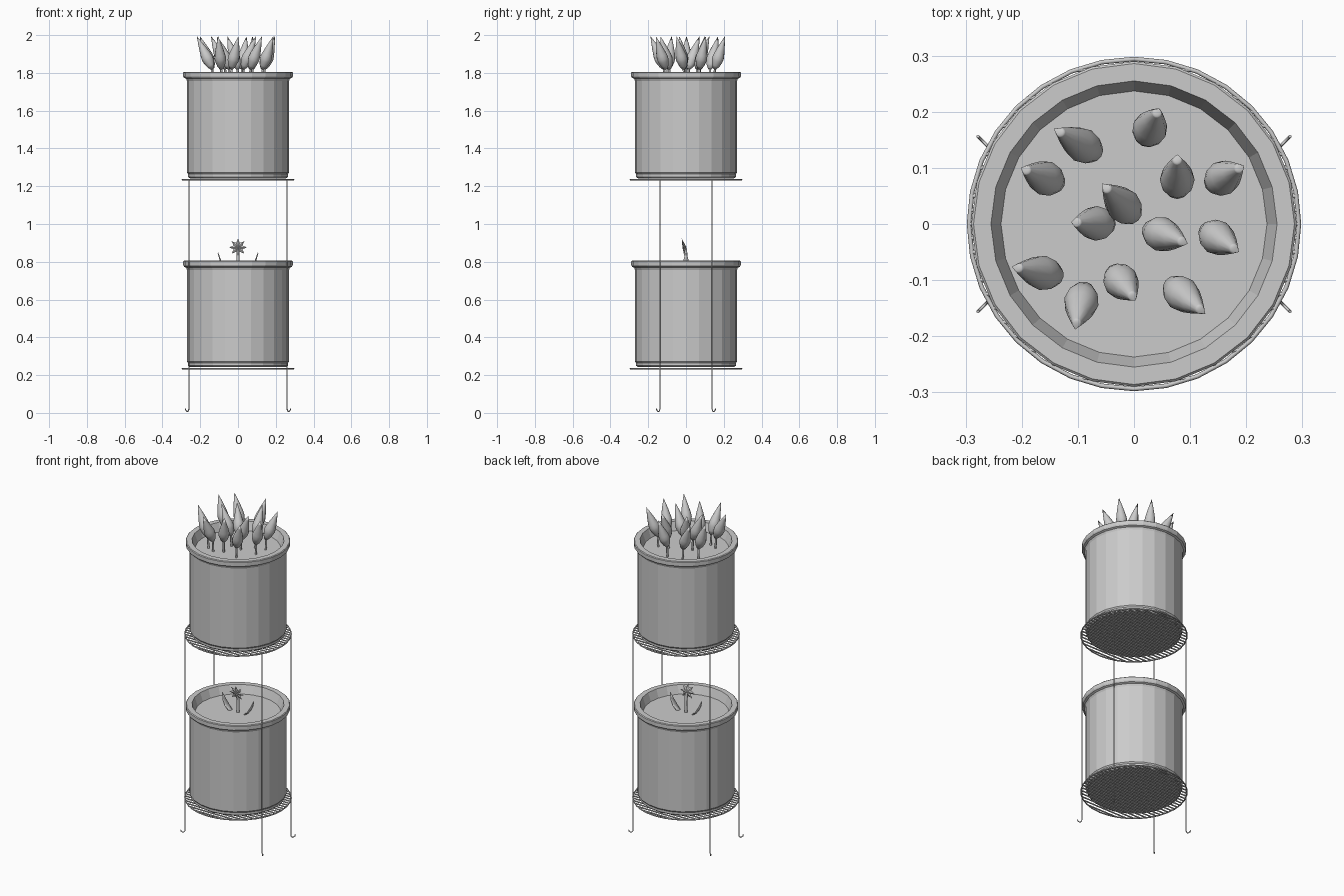
import bpy, bmesh, math
from mathutils import Vector

cube = bpy.data.objects.get("Cube")
if cube:
    bpy.data.objects.remove(cube, do_unlink=True)

grey = bpy.data.materials.new("plain_grey")
grey.use_nodes = True
GREY = (0.6, 0.6, 0.6, 1)
grey.diffuse_color = GREY
grey.node_tree.nodes["Principled BSDF"].inputs["Base Color"].default_value = GREY


def add_object(name, data):
    obj = bpy.data.objects.new(name, data)
    bpy.context.collection.objects.link(obj)
    data.materials.append(grey)
    return obj


def finish(name, bm, smooth=False):
    bmesh.ops.remove_doubles(bm, verts=bm.verts[:], dist=0.00005)
    bmesh.ops.recalc_face_normals(bm, faces=bm.faces[:])
    for f in bm.faces:
        f.smooth = smooth
    mesh = bpy.data.meshes.new(name)
    bm.to_mesh(mesh)
    bm.free()
    return add_object(name, mesh)


def lathe(name, profile, sides, smooth=False):
    """Turn (radius, height) points around the z axis."""
    bm = bmesh.new()
    verts = [bm.verts.new((r, 0, z)) for r, z in profile]
    edges = [bm.edges.new(pair) for pair in zip(verts, verts[1:])]
    bmesh.ops.spin(bm, geom=verts + edges, cent=(0, 0, 0), axis=(0, 0, 1),
                   angle=math.tau, steps=sides, use_merge=True)
    return finish(name, bm, smooth)


def wires(name, paths, radius, cyclic=False):
    """Round wire along one or more point paths."""
    curve = bpy.data.curves.new(name, 'CURVE')
    curve.dimensions = '3D'
    curve.bevel_depth = radius
    curve.bevel_resolution = 1
    curve.use_fill_caps = True
    for path in paths:
        spline = curve.splines.new('POLY')
        spline.points.add(len(path) - 1)
        for p, co in zip(spline.points, path):
            p.co = (*co, 1)
        spline.use_cyclic_u = cyclic
    return add_object(name, curve)


# Two pots, each on a wire shelf
RING = 0.294
POT = [(0, 0), (0.255, 0), (0.264, 0.008), (0.264, 0.022), (0.270, 0.03),
       (0.270, 0.515), (0.275, 0.527), (0.286, 0.532), (0.290, 0.54),
       (0.290, 0.56), (0.286, 0.564), (0.255, 0.564), (0.237, 0.514), (0, 0.514)]
for label, z in (("lower", 0.242), ("upper", 1.242)):
    lathe(label + "_pot", POT, 24).location.z = z
    shelf = z - 0.008
    circle = [(RING * math.cos(a * math.tau / 32), RING * math.sin(a * math.tau / 32), shelf)
              for a in range(32)]
    wires(label + "_shelf_ring", [circle], 0.004, True)
    bars = []
    for i in range(-11, 12):
        y = i * 0.025
        half = math.sqrt(RING ** 2 - y ** 2)
        bars.append([(-half, y, shelf), (half, y, shelf)])
    wires(label + "_shelf_bars", bars, 0.004)

# Four long legs with hooked feet
HOOK = [(0, 1.234), (0, 0.022), (0.002, 0.012), (0.006, 0.007),
        (0.011, 0.008), (0.016, 0.014), (0.018, 0.022)]
for side, sx in (("left", 1), ("right", -1)):
    for end, sy in (("front", -1), ("back", 1)):
        path = [(sx * (0.260 + d), sy * (0.138 + d), z) for d, z in HOOK]
        wires(f"{end}_{side}_leg", [path], 0.003)

# Upper pot: pointed buds, given as bulge centre (x, y) and tip (x, y)
BUDS = [(.027, .167, .045, .206), (-.088, .138, -.143, .170), (-.154, .080, -.202, .100),
        (-.016, .030, -.057, .072), (-.064, .001, -.112, .003), (.077, .076, .077, .124),
        (.155, .080, .196, .104), (.046, -.017, .096, -.035), (.145, -.022, .187, -.050),
        (-.159, -.088, -.218, -.076), (-.025, -.100, .003, -.136),
        (-.093, -.135, -.105, -.188), (.082, -.122, .127, -.160)]
BUD = [(0, 0), (0.010, 0.02), (0.021, 0.12), (0.029, 0.26), (0.031, 0.34),
       (0.028, 0.45), (0.019, 0.65), (0.009, 0.84), (0, 1)]
for i, (bx, by, tx, ty) in enumerate(BUDS, 1):
    centre, tip = Vector((bx, by, 1.87)), Vector((tx, ty, 1.994))
    base = centre - (tip - centre) * 0.42
    bud = lathe(f"bud_{i}", BUD, 12, True)
    axis = tip - base
    bud.location = base
    bud.rotation_mode = 'QUATERNION'
    bud.rotation_quaternion = axis.to_track_quat('Z', 'Y')
    bud.scale.z = axis.length
    wires(f"bud_stem_{i}", [[(base.x, base.y, 1.75), base + axis * 0.05]], 0.006)

# Lower pot: star flower on a short stem
wires("flower_stem", [[(0, 0, 0.75), (0, 0.002, 0.82), (0, -0.004, 0.872)]], 0.009)
bm = bmesh.new()
rim = []
for i in range(16):
    r, a = (0.026 if i % 2 else 0.047), i * math.tau / 16
    rim.append(bm.verts.new((r * math.sin(a), -r * 0.12, r * math.cos(a))))
front, back = bm.verts.new((0, -0.009, 0)), bm.verts.new((0, 0.012, 0))
for a, b in zip(rim, rim[1:] + rim[:1]):
    bm.faces.new((a, b, front))
    bm.faces.new((b, a, back))
flower = finish("star_flower", bm)
flower.location = (0, -0.010, 0.877)
flower.rotation_euler.x = 0.15

# Two curved leaves beside it: (distance out, height, half width)
LEAF = [(0.035, 0.752, 0.006), (0.055, 0.762, 0.015), (0.075, 0.783, 0.018),
        (0.090, 0.810, 0.013), (0.104, 0.848, 0.001)]
for side, sx in (("left", 1), ("right", -1)):
    bm = bmesh.new()
    rows = [[bm.verts.new((sx * (x + (0 if k else 0.3 * w)), k * w, z)) for k in (-1, 0, 1)]
            for x, z, w in LEAF]
    for lo, hi in zip(rows, rows[1:]):
        for k in range(2):
            bm.faces.new((lo[k], lo[k + 1], hi[k + 1], hi[k]))
    leaf = finish(side + "_leaf", bm, True)
    solid = leaf.modifiers.new("thickness", 'SOLIDIFY')
    solid.thickness = 0.004
